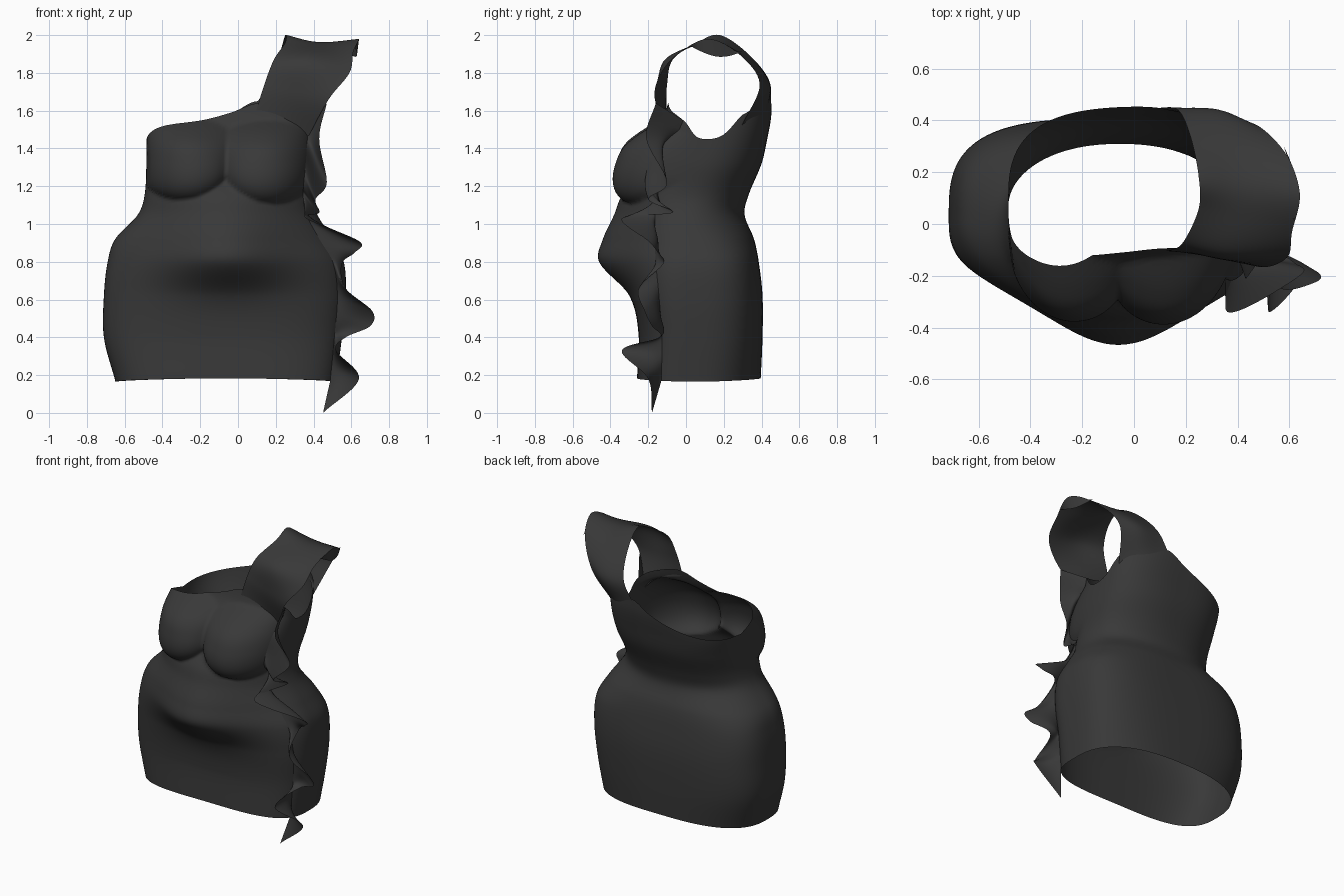
import bpy
import bmesh
import math
from mathutils import Vector

cube = bpy.data.objects.get("Cube")
if cube:
    bpy.data.objects.remove(cube, do_unlink=True)

fabric = bpy.data.materials.new("charcoal_fabric")
fabric.use_nodes = True
colour = (0.04, 0.04, 0.04, 1)
fabric.diffuse_color = colour
shader = fabric.node_tree.nodes["Principled BSDF"]
shader.inputs["Base Color"].default_value = colour
shader.inputs["Roughness"].default_value = 0.8


def spline(table, t):
    """Smooth lookup: the first column is the key, the rest are values."""
    t = min(max(t, table[0][0]), table[-1][0])
    i = 0
    while i < len(table) - 2 and t > table[i + 1][0]:
        i += 1
    a, b = table[i], table[i + 1]
    p, n = table[max(i - 1, 0)], table[min(i + 2, len(table) - 1)]
    h = b[0] - a[0]
    u = (t - a[0]) / h
    out = []
    for k in range(1, len(a)):
        ma = (b[k] - p[k]) / (b[0] - p[0]) * h
        mb = (n[k] - a[k]) / (n[0] - a[0]) * h
        out.append((2*u**3 - 3*u*u + 1) * a[k] + (u**3 - 2*u*u + u) * ma
                   + (3*u*u - 2*u**3) * b[k] + (u**3 - u*u) * mb)
    return out


def rail(points):
    """Turn a list of points into a curve over 0..1."""
    last = len(points) - 1
    table = [(i / last, *p) for i, p in enumerate(points)]
    return lambda t: Vector(spline(table, t))


def sheet(name, fn, nu, nv, closed=False):
    """Cloth grid from fn(u, v), with u around and v across."""
    bm = bmesh.new()
    cols = nu if closed else nu + 1
    rows = [[bm.verts.new(fn(i / nu, j / nv)) for i in range(cols)] for j in range(nv + 1)]
    for j in range(nv):
        for i in range(nu):
            k = (i + 1) % cols
            bm.faces.new((rows[j][i], rows[j][k], rows[j + 1][k], rows[j + 1][i]))
    mesh = bpy.data.meshes.new(name)
    bm.to_mesh(mesh)
    bm.free()
    ob = bpy.data.objects.new(name, mesh)
    bpy.context.collection.objects.link(ob)
    mesh.materials.append(fabric)
    mesh.shade_smooth()


# Body: height, right x, left x, front y, back y, middle y,
# front squareness, back squareness, belly bulge
BODY = [
    (0.17, -0.65, 0.52, -0.26, 0.395, 0.04, 3.2, 2.6, 0),
    (0.40, -0.71, 0.55, -0.25, 0.405, 0.03, 3.0, 3.0, 0),
    (0.62, -0.71, 0.57, -0.27, 0.405, 0.02, 2.9, 3.2, 0.03),
    (0.80, -0.69, 0.56, -0.30, 0.385, 0.02, 2.5, 3.2, 0.16),
    (0.92, -0.65, 0.50, -0.30, 0.36, 0.01, 2.2, 2.8, 0.14),
    (1.05, -0.53, 0.42, -0.28, 0.31, 0.0, 2.2, 2.2, 0.1),
    (1.15, -0.495, 0.39, -0.26, 0.33, 0.0, 2.4, 2.3, 0.08),
    (1.32, -0.485, 0.40, -0.21, 0.40, 0.05, 2.5, 2.6, 0),
    (1.45, -0.485, 0.40, -0.18, 0.43, 0.10, 2.8, 2.8, 0),
    (1.56, -0.475, 0.40, -0.12, 0.45, 0.13, 3.2, 2.7, 0),
    (1.66, -0.47, 0.40, -0.09, 0.455, 0.13, 3.6, 2.5, 0),
]
# Upper edge: angle (front is -90), height
NECK = [(-180, 1.43), (-160, 1.47), (-135, 1.52), (-109, 1.55), (-90, 1.59), (-71, 1.64),
        (-50, 1.6), (-28, 1.54), (-12, 1.47), (0, 1.45), (15, 1.47), (30, 1.58), (72, 1.65),
        (90, 1.58), (110, 1.52), (140, 1.46), (180, 1.43)]
# Cup centres: x, height
CUPS = ((-0.285, 1.32), (0.16, 1.3))


def body_point(angle, z):
    x0, x1, front, back, mid, n_front, n_back, belly = spline(BODY, z)
    c, s = math.cos(math.radians(angle)), math.sin(math.radians(angle))
    n = n_front if s < 0 else n_back
    r = (abs(c)**n + abs(s)**n) ** (-1 / n)
    x = (x0 + x1) / 2 + (x1 - x0) / 2 * r * c
    y = mid + (mid - front if s < 0 else back - mid) * r * s
    if s < 0:
        # Belly, and bust cups that crease below and merge above
        bulge = belly * math.exp(-((x + 0.06) / 0.31)**2)
        for cx, cz in CUPS:
            rise = max(0, z - cz)
            high = 0.25 if rise else 0.2
            d = ((x - cx) / (0.245 + 0.5 * rise))**2 + ((z - cz) / high)**2
            power = 0.5 + 0.5 * min(1, rise / 0.15)
            bulge = max(bulge, 0.175 * max(0, 1 - d)**power)
        y -= bulge * min(1, -s * 2.5)
    return Vector((x, y, z))


def body(u, v):
    angle = -180 + 360 * u
    hem = 0.165 + 0.018 * math.sin(math.radians(angle))**2
    return body_point(angle, hem + v * (spline(NECK, angle)[0] - hem))


sheet("dress_body", body, 160, 100, closed=True)

# Shoulder strap: three rails running from the chest over to the back
inner = rail([body_point(-73, 1.6), (0.14, -0.10, 1.74), (0.19, -0.07, 1.87), (0.25, 0.06, 1.96),
              (0.25, 0.18, 2.0), (0.22, 0.33, 1.9), (0.17, 0.44, 1.76), body_point(74, 1.62)])
middle = rail([body_point(-50, 1.54), (0.31, -0.13, 1.70), (0.37, -0.12, 1.86), (0.42, 0.03, 1.94),
               (0.42, 0.17, 1.96), (0.39, 0.33, 1.88), (0.33, 0.44, 1.74), body_point(52, 1.58)])
outer = rail([body_point(-30, 1.46), (0.48, -0.165, 1.66), (0.59, -0.13, 1.80), (0.61, -0.03, 1.91),
              (0.64, 0.12, 1.98), (0.58, 0.28, 1.90), (0.45, 0.39, 1.74), body_point(30, 1.52)])


def strap(u, v):
    return rail([inner(u), middle(u), outer(u)])(v)


sheet("shoulder_strap", strap, 56, 16)

# Turned-down lip at the end of the shoulder
sheet("strap_lip", lambda u, v: outer(0.48 + 0.22 * u)
      + Vector((-0.01, 0.03 * u, -0.09 * math.sin(math.pi * u))) * v, 12, 4)

# Cascading ruffle: seam on the body, free edge swinging in and out
edge = rail([(0.47, -0.16, 1.64), (0.43, -0.21, 1.45), (0.47, -0.10, 1.22), (0.41, -0.20, 1.13),
             (0.43, -0.07, 1.06), (0.36, -0.34, 1.03), (0.64, -0.20, 0.91), (0.62, -0.15, 0.85),
             (0.55, -0.12, 0.79), (0.57, -0.25, 0.66), (0.71, -0.22, 0.54), (0.70, -0.18, 0.46),
             (0.57, -0.14, 0.40), (0.52, -0.34, 0.33), (0.64, -0.20, 0.18), (0.45, -0.18, 0.0)])


def ruffle(u, v):
    seam = body_point(-31, max(0.17, 1.55 - 1.4 * u))
    fold = math.sin(math.pi * v) * 0.02 * math.sin(u * math.tau * 3)
    return seam.lerp(edge(u), v) + Vector((0, fold, 0))


sheet("ruffle", ruffle, 150, 10)
